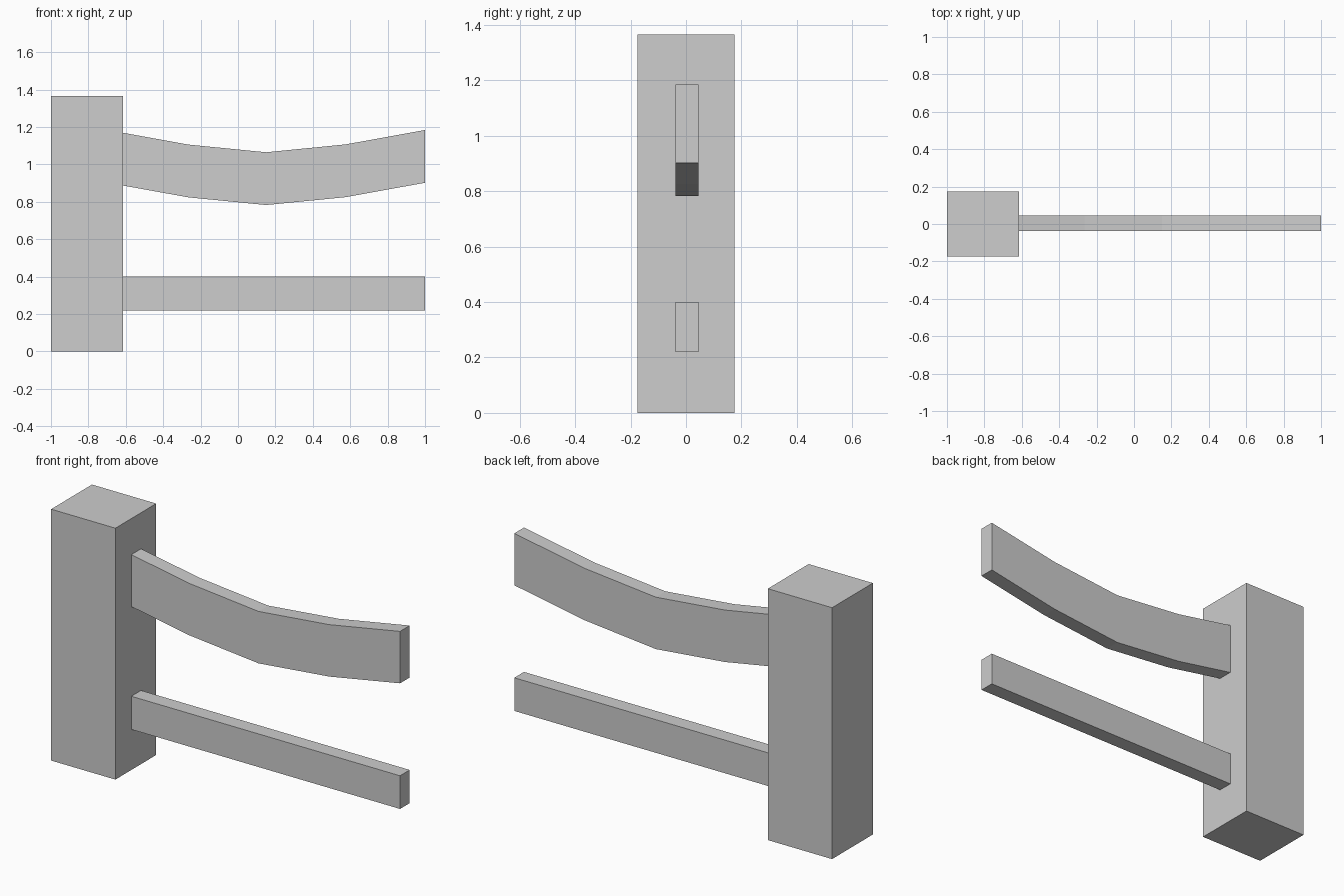
import bpy
import bmesh

cube = bpy.data.objects.get("Cube")
if cube:
    bpy.data.objects.remove(cube, do_unlink=True)

# Single plain grey material
GREY = (0.61, 0.61, 0.61, 1.0)
mat = bpy.data.materials.new("light_grey")
mat.use_nodes = True
mat.diffuse_color = GREY
mat.node_tree.nodes["Principled BSDF"].inputs["Base Color"].default_value = GREY


def extrude_profile(name, outline, y_front, y_back):
    """Extrude a closed x-z outline from y_front to y_back."""
    bm = bmesh.new()
    face = bm.faces.new([bm.verts.new((x, y_front, z)) for x, z in outline])
    result = bmesh.ops.extrude_face_region(bm, geom=[face])
    moved = [v for v in result["geom"] if isinstance(v, bmesh.types.BMVert)]
    bmesh.ops.translate(bm, verts=moved, vec=(0, y_back - y_front, 0))
    bmesh.ops.recalc_face_normals(bm, faces=bm.faces)
    mesh = bpy.data.meshes.new(name)
    bm.to_mesh(mesh)
    bm.free()
    mesh.materials.append(mat)
    obj = bpy.data.objects.new(name, mesh)
    bpy.context.collection.objects.link(obj)
    return obj


def rail(name, top_line, depth):
    """Board of constant depth hanging below its top line."""
    bottom = [(x, z - depth) for x, z in reversed(top_line)]
    return extrude_profile(name, top_line + bottom, -0.038, 0.045)


POST_EDGE = -0.614

# Square post
extrude_profile("post", [(-1, 0), (POST_EDGE, 0), (POST_EDGE, 1.365), (-1, 1.365)],
                -0.175, 0.175)

# Sagging upper rail and straight lower rail
rail("upper_rail", [(POST_EDGE, 1.169), (-0.265, 1.106), (0.15, 1.065),
                    (0.575, 1.107), (1, 1.184)], 0.282)
rail("lower_rail", [(POST_EDGE, 0.4), (1, 0.4)], 0.18)
